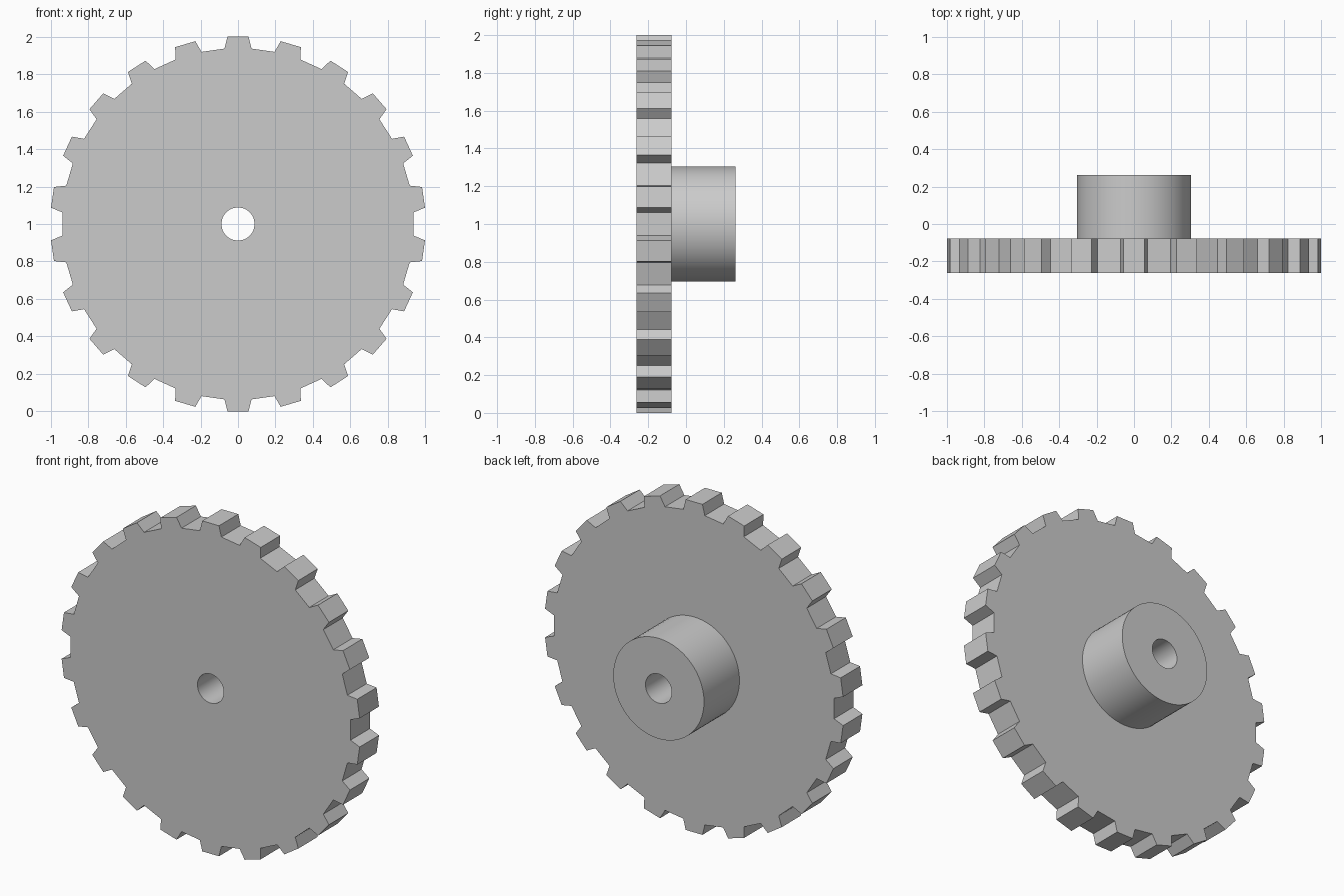
import bpy, bmesh, math
from mathutils import Vector, Matrix

cube = bpy.data.objects.get("Cube")
if cube:
    bpy.data.objects.remove(cube, do_unlink=True)

TEETH = 22
SEGMENTS = 64
BORE_R, HUB_R = 0.088, 0.304
FRONT_Y, BACK_Y, HUB_Y = -0.262, -0.077, 0.262

grey = bpy.data.materials.new("plain grey")
grey.use_nodes = True
grey.diffuse_color = (0.6, 0.6, 0.6, 1)
grey.node_tree.nodes["Principled BSDF"].inputs["Base Color"].default_value = (0.6, 0.6, 0.6, 1)


def circle(radius):
    steps = [math.tau * i / SEGMENTS for i in range(SEGMENTS)]
    return [(radius * math.sin(a), radius * math.cos(a)) for a in steps]


def toothed_outline():
    # One trapezoid tooth, repeated around the wheel
    tooth = [(-0.072, 0.936), (-0.056, 1.0), (0.056, 1.0), (0.072, 0.936)]
    points = []
    for i in range(TEETH):
        turn = Matrix.Rotation(-math.tau * i / TEETH, 2)
        points += [turn @ Vector(p) for p in tooth]
    return points


def add_loop(bm, points, y):
    verts = [bm.verts.new((p[0], y, p[1] + 1)) for p in points]
    edges = [bm.edges.new((v, verts[i - 1])) for i, v in enumerate(verts)]
    return verts, edges


def wall(bm, a, b):
    for i in range(len(a[0])):
        bm.faces.new((a[0][i - 1], a[0][i], b[0][i], b[0][i - 1]))


def cap(bm, outer, inner):
    bmesh.ops.triangle_fill(bm, edges=outer[1] + inner[1], use_beauty=True)


def finish(bm, name):
    bmesh.ops.recalc_face_normals(bm, faces=bm.faces)
    mesh = bpy.data.meshes.new(name)
    bm.to_mesh(mesh)
    bm.free()
    mesh.materials.append(grey)
    obj = bpy.data.objects.new(name, mesh)
    bpy.context.collection.objects.link(obj)
    bpy.ops.object.select_all(action='DESELECT')
    obj.select_set(True)
    bpy.context.view_layer.objects.active = obj
    bpy.ops.object.shade_smooth_by_angle(angle=math.radians(30))


def bored_part(name, outline, y0, y1):
    bm = bmesh.new()
    outer = [add_loop(bm, outline, y) for y in (y0, y1)]
    inner = [add_loop(bm, circle(BORE_R), y) for y in (y0, y1)]
    wall(bm, *outer)
    wall(bm, *inner)
    for o, i in zip(outer, inner):
        cap(bm, o, i)
    finish(bm, name)


# Toothed disc and the hub behind it, sharing one through bore
bored_part("toothed_wheel", toothed_outline(), FRONT_Y, BACK_Y)
bored_part("hub", circle(HUB_R), BACK_Y, HUB_Y)
